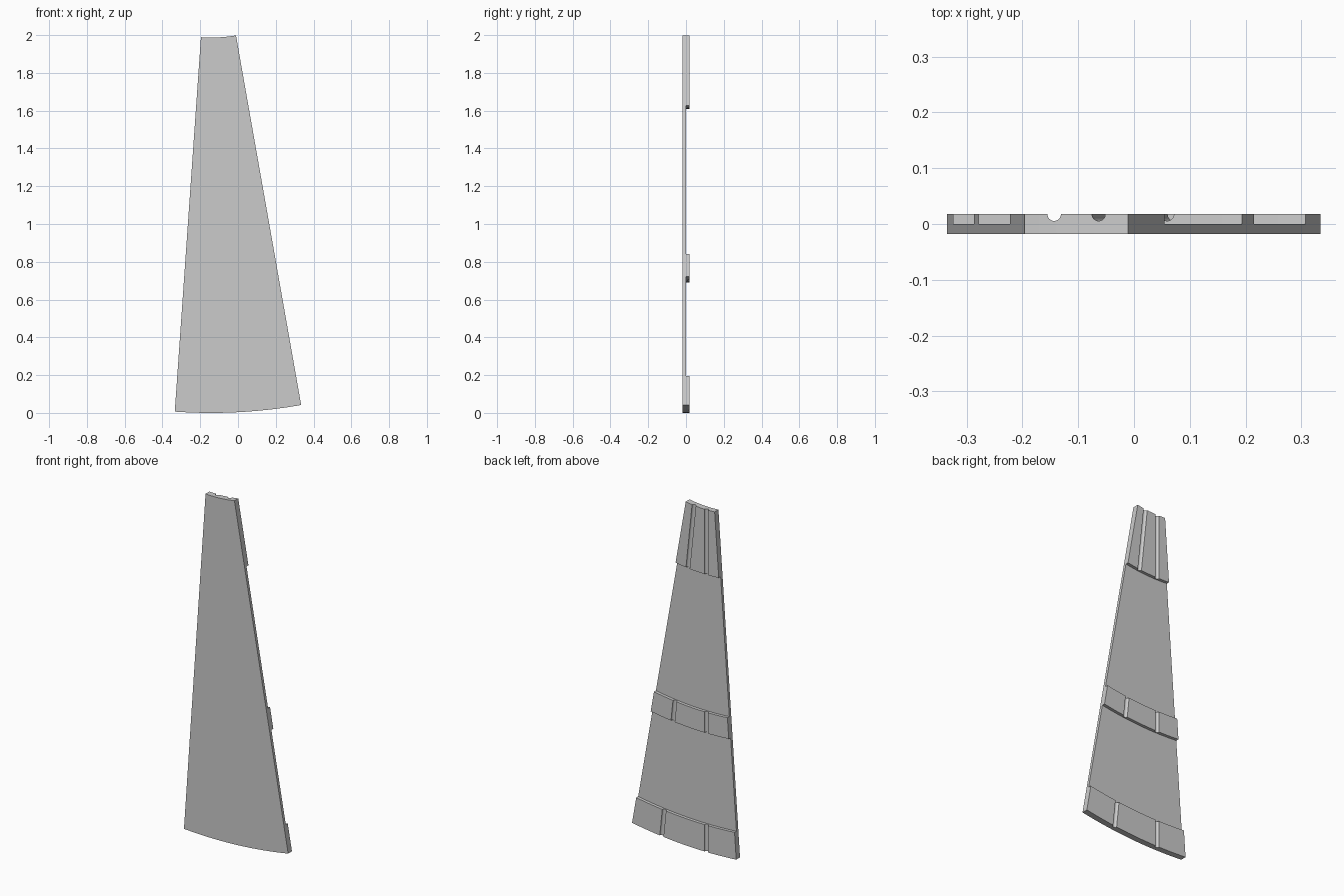
import bpy
import bmesh
from math import sin, cos, radians
from mathutils import Matrix, Vector

cube = bpy.data.objects.get("Cube")
if cube:
    bpy.data.objects.remove(cube, do_unlink=True)

CENTRE = Vector((-0.143, 0, 2.749))    # common centre of all the arcs
FRONT, STEP, BACK = -0.0175, 0.0, 0.0175
INNER, OUTER = 0.762, 2.749
RIBS = [(INNER, 1.139), (1.938, 2.059), (2.593, OUTER)]
START, END, SEGMENTS = -4, 10, 28


def new_object(name, bm):
    bmesh.ops.recalc_face_normals(bm, faces=bm.faces)
    mesh = bpy.data.meshes.new(name)
    bm.to_mesh(mesh)
    bm.free()
    obj = bpy.data.objects.new(name, mesh)
    bpy.context.collection.objects.link(obj)
    return obj


grey = bpy.data.materials.new("plain grey")
grey.use_nodes = True
colour = (0.6, 0.6, 0.6, 1)
grey.diffuse_color = colour
grey.node_tree.nodes["Principled BSDF"].inputs["Base Color"].default_value = colour

# Wedge panel: stepped radial profile swept about the arc centre
profile = [(OUTER, FRONT), (INNER, FRONT)]
for i, (r0, r1) in enumerate(RIBS):
    if i > 0:
        profile.append((r0, STEP))
    profile += [(r0, BACK), (r1, BACK)]
    if i < len(RIBS) - 1:
        profile.append((r1, STEP))

bm = bmesh.new()
rings = []
for s in range(SEGMENTS + 1):
    a = radians(START + (END - START) * s / SEGMENTS)
    rings.append([bm.verts.new(CENTRE + Vector((r * sin(a), y, -r * cos(a))))
                  for r, y in profile])
for ring, after in zip(rings, rings[1:]):
    for i in range(len(profile)):
        j = (i + 1) % len(profile)
        bm.faces.new((ring[i], ring[j], after[j], after[i]))
bm.faces.new(rings[0])
bm.faces.new(rings[-1])
panel = new_object("wedge_panel", bm)
panel.data.materials.append(grey)

# Two round radial grooves across the ribs
bpy.context.view_layer.objects.active = panel
panel.select_set(True)
for angle in (0, 6):
    bm = bmesh.new()
    place = (Matrix.Translation(CENTRE + Vector((0, BACK, 0)))
             @ Matrix.Rotation(radians(-angle), 4, "Y")
             @ Matrix.Translation((0, 0, -1.75)))
    bmesh.ops.create_cone(bm, cap_ends=True, segments=32, radius1=0.012,
                          radius2=0.012, depth=2.3, matrix=place)
    cutter = new_object("groove_cutter", bm)
    cutter.hide_render = True
    cut = panel.modifiers.new("groove", "BOOLEAN")
    cut.operation = "DIFFERENCE"
    cut.solver = "EXACT"
    cut.object = cutter
    bpy.ops.object.modifier_apply(modifier=cut.name)
    bpy.data.objects.remove(cutter, do_unlink=True)

panel.data.materials.clear()
panel.data.materials.append(grey)
for face in panel.data.polygons:
    face.material_index = 0
bpy.ops.object.shade_smooth_by_angle(angle=radians(30))
